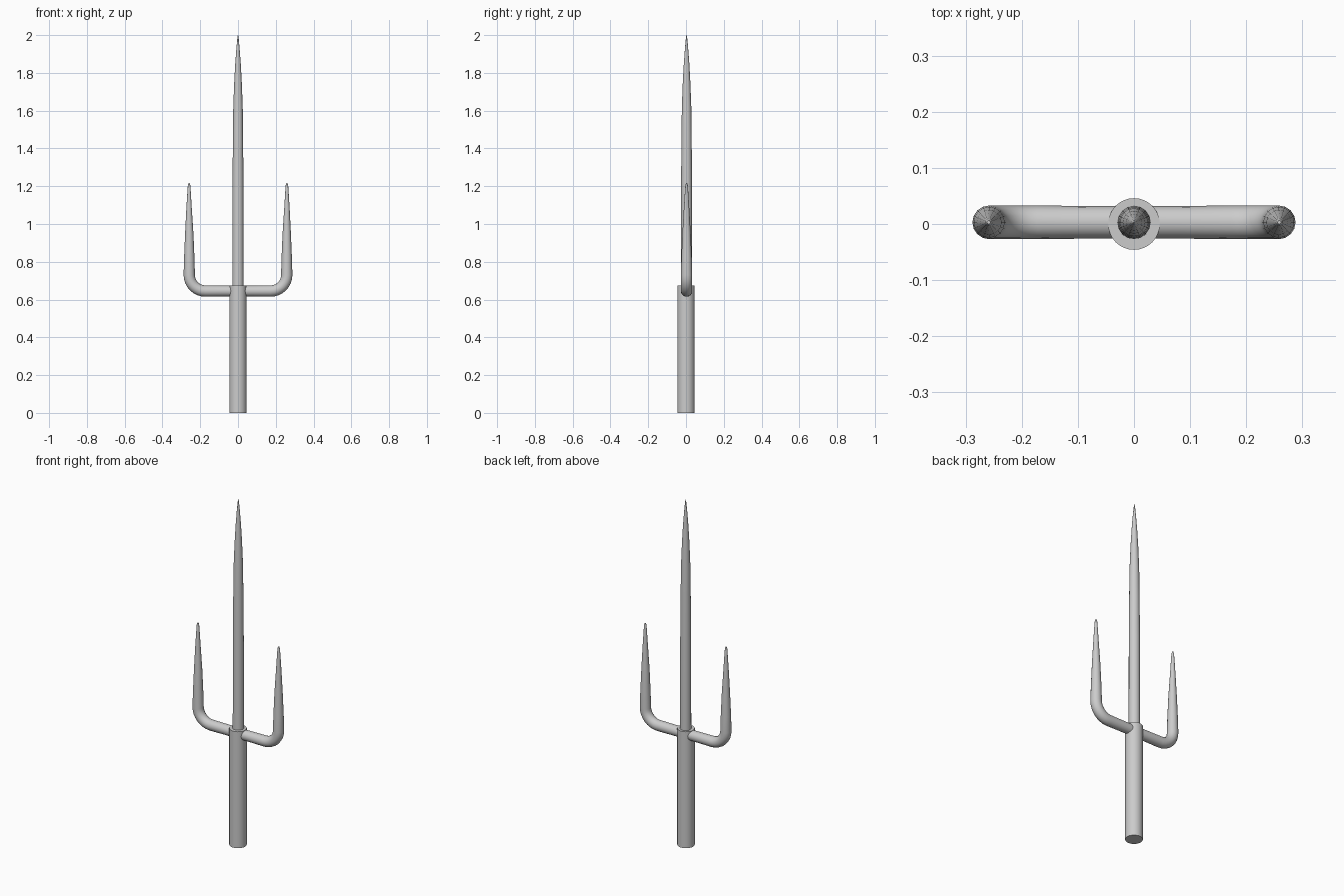
import bpy, bmesh
from math import sin, cos, pi, radians
from mathutils import Vector

if "Cube" in bpy.data.objects:
    bpy.data.objects.remove(bpy.data.objects["Cube"])


def tube(name, path, sides=16):
    """Sweep a circle along (x, z, radius) points lying in the XZ plane."""
    bm = bmesh.new()
    pts = [Vector((x, 0, z)) for x, z, r in path]
    rings = []
    for i, p in enumerate(pts):
        t = (pts[min(i + 1, len(pts) - 1)] - pts[max(i - 1, 0)]).normalized()
        side = Vector((0, 1, 0))
        n = side.cross(t)
        r = path[i][2]
        rings.append([bm.verts.new(p + r * (n * cos(a) + side * sin(a)))
                      for a in (2 * pi * k / sides for k in range(sides))])
    for a, b in zip(rings, rings[1:]):
        for k in range(sides):
            j = (k + 1) % sides
            bm.faces.new((a[k], a[j], b[j], b[k]))
    bm.faces.new(rings[0])
    bm.faces.new(rings[-1])
    bmesh.ops.recalc_face_normals(bm, faces=bm.faces)
    me = bpy.data.meshes.new(name)
    bm.to_mesh(me)
    bm.free()
    ob = bpy.data.objects.new(name, me)
    bpy.context.collection.objects.link(ob)
    bpy.ops.object.select_all(action='DESELECT')
    ob.select_set(True)
    bpy.context.view_layer.objects.active = ob
    bpy.ops.object.shade_smooth_by_angle(angle=radians(40))
    return ob


# Handle
tube("handle", [(0, 0, 0.046), (0, 0.675, 0.046)], 32)

# Central blade, tapering to a point
blade = tube("blade", [(0, 0.62, 0.03), (0, 1.2, 0.029), (0, 1.45, 0.027),
                       (0, 1.62, 0.025), (0, 1.75, 0.020), (0, 1.85, 0.0145),
                       (0, 1.93, 0.0085), (0, 1.98, 0.004), (0, 2.0, 0.001)])

# Side prongs: one continuous guard, right half mirrored to the left
X, Z, R = 0.258, 0.645, 0.085
half = [(0.08, Z, 0.029)]
half += [(X - R + R * sin(a), Z + R - R * cos(a), 0.030)
         for a in (pi / 2 * k / 8 for k in range(9))]
half += [(X, 0.82, 0.0275), (X, 0.95, 0.022), (X + 0.001, 1.08, 0.0145),
         (X + 0.001, 1.17, 0.009), (X + 0.001, 1.205, 0.0065), (X + 0.001, 1.216, 0.003)]
guard = tube("prong_guard", [(-x, z, r) for x, z, r in reversed(half)] + half)

# Blade and guard sit a touch behind the handle axis
for ob in (blade, guard):
    ob.location.y = 0.003
